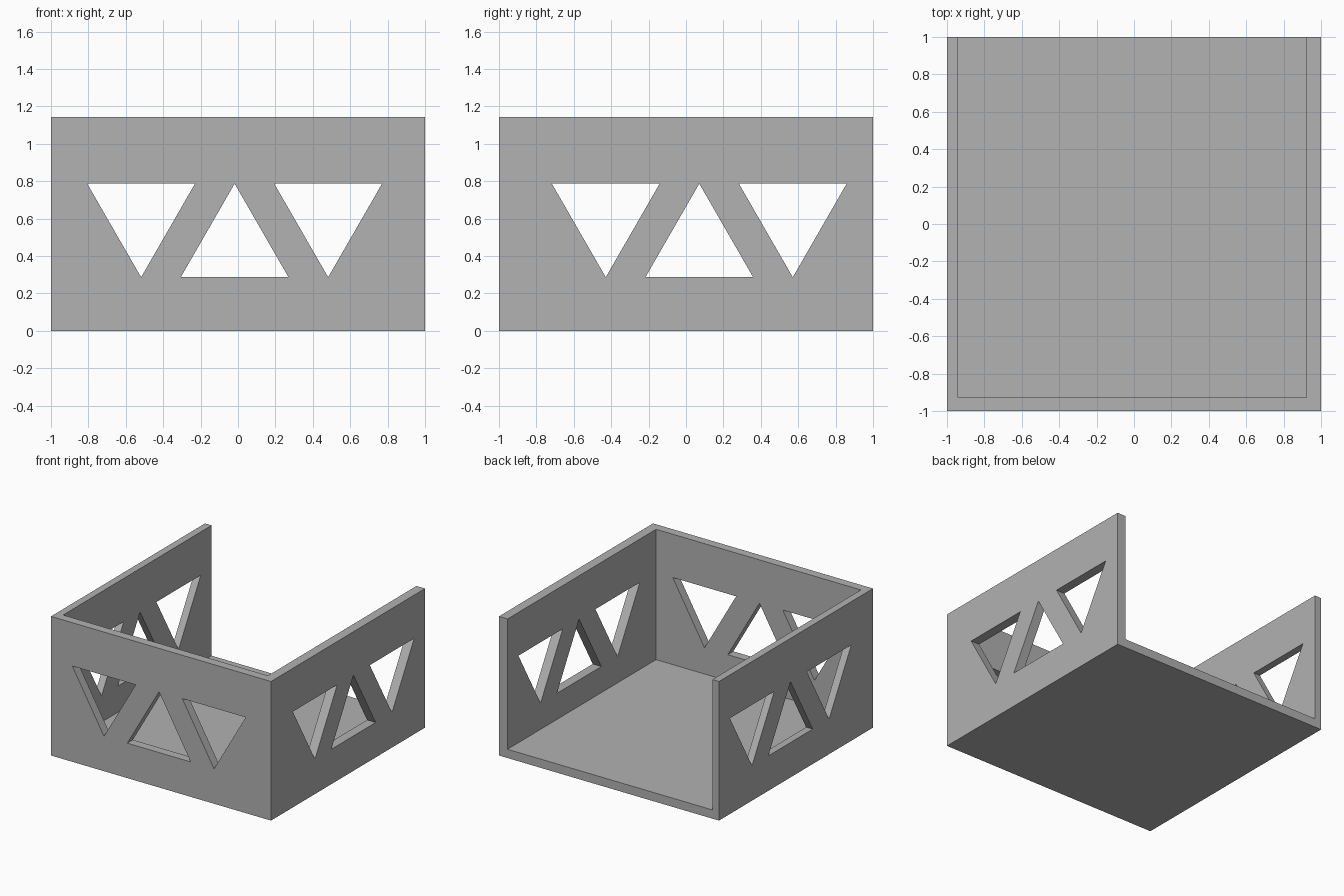
import bpy
import bmesh
from mathutils import Vector

cube = bpy.data.objects.get("Cube")
if cube:
    bpy.data.objects.remove(cube, do_unlink=True)

HEIGHT = 1.143
FLOOR = 0.072
HOLE_LOW, HOLE_HIGH = 0.287, 0.787
HALF_SIDE = 0.288
SPACING = 0.5

grey = bpy.data.materials.new("plain grey")
grey.use_nodes = True
colour = (0.445, 0.445, 0.445, 1)
grey.diffuse_color = colour
grey.node_tree.nodes["Principled BSDF"].inputs["Base Color"].default_value = colour


def prism(name, outline, depth):
    """Extrude a closed outline of 3D points along the depth vector."""
    bm = bmesh.new()
    face = bm.faces.new([bm.verts.new(p) for p in outline])
    moved = bmesh.ops.extrude_face_region(bm, geom=[face])["geom"]
    bmesh.ops.translate(bm, vec=Vector(depth),
                        verts=[v for v in moved if isinstance(v, bmesh.types.BMVert)])
    bmesh.ops.recalc_face_normals(bm, faces=bm.faces)
    mesh = bpy.data.meshes.new(name)
    bm.to_mesh(mesh)
    bm.free()
    mesh.materials.append(grey)
    obj = bpy.data.objects.new(name, mesh)
    bpy.context.scene.collection.objects.link(obj)
    return obj


def box(name, x0, x1, y0, y1, z0, z1):
    return prism(name, [(x0, y0, z0), (x1, y0, z0), (x1, y1, z0), (x0, y1, z0)],
                 (0, 0, z1 - z0))


def cut(target, cutter):
    """Subtract the cutter from the target, then discard the cutter."""
    cutter.hide_render = True
    mod = target.modifiers.new("cut", "BOOLEAN")
    mod.operation = "DIFFERENCE"
    mod.solver = "EXACT"
    mod.object = cutter
    bpy.context.view_layer.update()
    evaluated = target.evaluated_get(bpy.context.evaluated_depsgraph_get())
    result = bpy.data.meshes.new_from_object(evaluated)
    target.modifiers.clear()
    target.data = result
    bpy.data.objects.remove(cutter, do_unlink=True)


# Tray with a floor, three walls and an open back
tray = box("open_tray", -1, 1, -1, 1, 0, HEIGHT)
cut(tray, box("cavity", -0.94, 0.922, -0.928, 1.5, FLOOR, 2))


def triangle_row(middle, place, depth):
    """Three alternating triangular openings: down, up, down."""
    for step in (-1, 0, 1):
        c = middle + step * SPACING
        base, tip = (HOLE_LOW, HOLE_HIGH) if step == 0 else (HOLE_HIGH, HOLE_LOW)
        corners = [(c - HALF_SIDE, base), (c + HALF_SIDE, base), (c, tip)]
        cut(tray, prism("opening", [place(u, z) for u, z in corners], depth))


# Openings in the front wall, then through both side walls
triangle_row(-0.018, lambda u, z: (u, -1.2, z), (0, 0.6, 0))
triangle_row(0.071, lambda u, z: (-1.2, u, z), (2.4, 0, 0))

for poly in tray.data.polygons:
    poly.use_smooth = False
tray.data.name = "open_tray"
